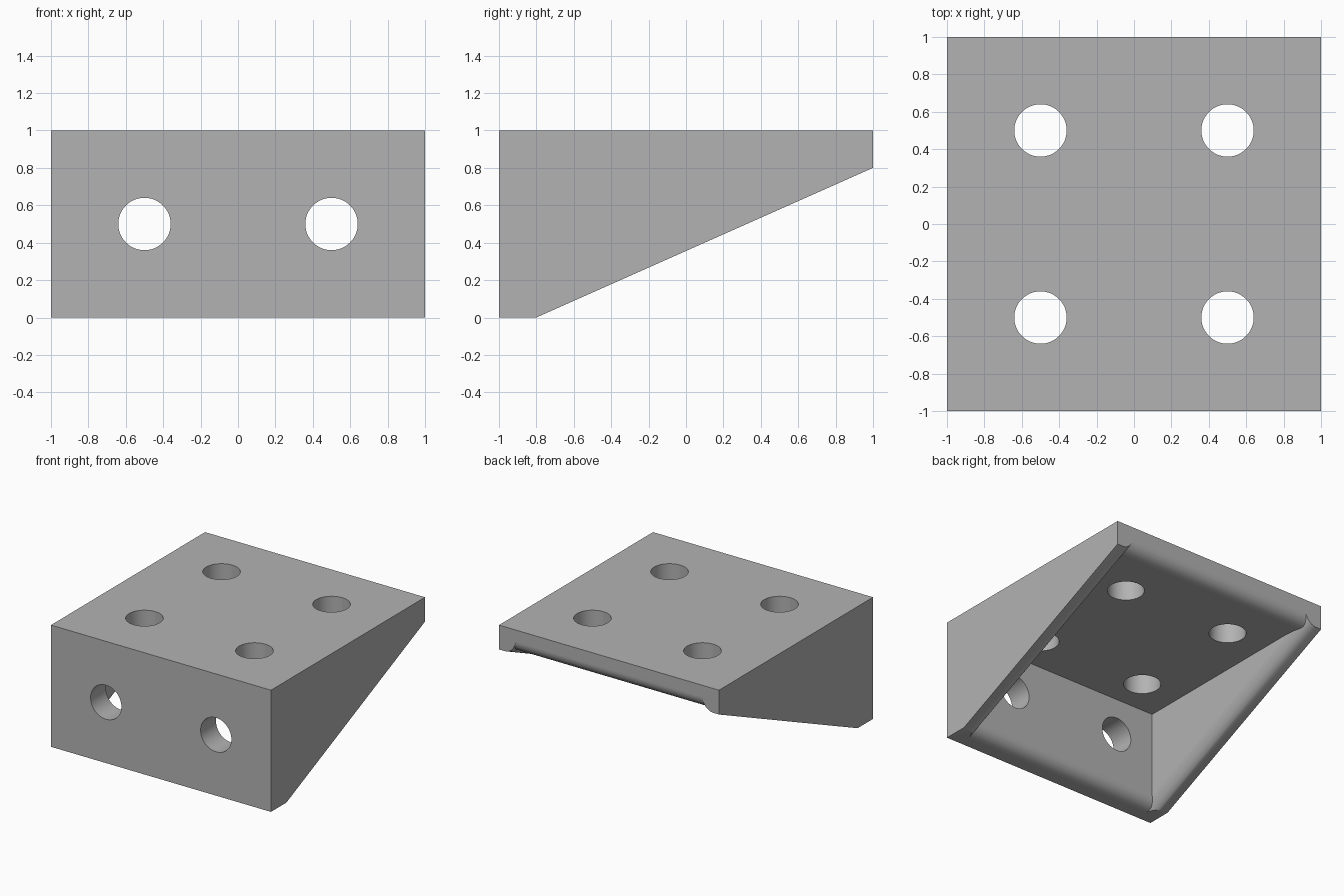
import bpy, bmesh, math
from mathutils import Vector

WALL = 0.2      # plate thickness
SIDE = 0.15     # gusset thickness
R = 0.1         # lip rounding
HOLE_R = 0.14

if "Cube" in bpy.data.objects:
    bpy.data.objects.remove(bpy.data.objects["Cube"], do_unlink=True)

grey = bpy.data.materials.new("plain_grey")
grey.use_nodes = True
grey.diffuse_color = (0.45, 0.45, 0.45, 1)
grey.node_tree.nodes["Principled BSDF"].inputs["Base Color"].default_value = (0.45, 0.45, 0.45, 1)


def prism(bm, profile, x0, x1):
    """Extrude a (y, z) profile from x0 to x1."""
    face = bm.faces.new([bm.verts.new((x0, y, z)) for y, z in profile])
    ext = bmesh.ops.extrude_face_region(bm, geom=[face])
    moved = [v for v in ext["geom"] if isinstance(v, bmesh.types.BMVert)]
    bmesh.ops.translate(bm, verts=moved, vec=(x1 - x0, 0, 0))
    bmesh.ops.recalc_face_normals(bm, faces=bm.faces)


def finish(bm, name):
    bmesh.ops.recalc_face_normals(bm, faces=bm.faces)
    mesh = bpy.data.meshes.new(name)
    bm.to_mesh(mesh)
    bm.free()
    mesh.materials.append(grey)
    obj = bpy.data.objects.new(name, mesh)
    bpy.context.collection.objects.link(obj)
    return obj


def arc(cy, cz, steps=10):
    """Quarter round from pointing down to pointing back."""
    angles = [math.radians(-90 + 90 * i / steps) for i in range(steps + 1)]
    return [(cy + R * math.cos(a), cz + R * math.sin(a)) for a in angles]


def combine(target, tool, operation):
    mod = target.modifiers.new("combine", 'BOOLEAN')
    mod.operation = operation
    mod.solver = 'EXACT'
    mod.object = tool
    bpy.context.view_layer.objects.active = target
    bpy.ops.object.modifier_apply(modifier=mod.name)
    bpy.data.objects.remove(tool, do_unlink=True)


# Front wall and top plate in one angled profile with rounded lips
bm = bmesh.new()
prism(bm, [(-1, 0)] + arc(-1 + WALL - R, R) + [(-1 + WALL, 1 - WALL)]
      + arc(1 - R, 1 - WALL + R) + [(1, 1), (-1, 1)], -1, 1)
bracket = finish(bm, "corner_bracket")


# Triangular side gussets, inner sloping edge rounded
def gusset(side):
    slope = 0.8 / 1.8
    low = 0.8 - slope * 2.4
    inner = side * (1 - SIDE)
    bm = bmesh.new()
    prism(bm, [(-1.4, low), (1, 0.8), (1, 1), (-1.4, 1)], side, inner)
    lip = [e for e in bm.edges
           if all(abs(v.co.x - inner) < 1e-4
                  and abs(v.co.z - 0.8 - slope * (v.co.y - 1)) < 1e-4 for v in e.verts)]
    bmesh.ops.bevel(bm, geom=lip, offset=R, segments=10, profile=0.5,
                    affect='EDGES', clamp_overlap=False)
    # Trim flush with the front and the ground
    for point, normal in (((0, -1, 0), (0, -1, 0)), ((0, 0, 0), (0, 0, -1))):
        cut = bmesh.ops.bisect_plane(
            bm, geom=bm.verts[:] + bm.edges[:] + bm.faces[:],
            plane_co=Vector(point), plane_no=Vector(normal), clear_outer=True)
        rim = [e for e in cut["geom_cut"] if isinstance(e, bmesh.types.BMEdge)]
        bmesh.ops.holes_fill(bm, edges=rim, sides=0)
    return finish(bm, "side_gusset")


for side in (-1, 1):
    combine(bracket, gusset(side), 'UNION')


# Bolt holes through the top plate and the front wall
def drill(location, rotation):
    bpy.ops.mesh.primitive_cylinder_add(vertices=64, radius=HOLE_R, depth=0.5,
                                        location=location, rotation=rotation)
    cutter = bpy.context.object
    cutter.hide_render = True
    cutter.data.materials.append(grey)
    combine(bracket, cutter, 'DIFFERENCE')


for x in (-0.5, 0.5):
    for y in (-0.5, 0.5):
        drill((x, y, 1), (0, 0, 0))
    drill((x, -1, 0.5), (math.pi / 2, 0, 0))

# One colour, smooth rounds with crisp edges
bracket.data.materials.clear()
bracket.data.materials.append(grey)
bpy.ops.object.select_all(action='DESELECT')
bracket.select_set(True)
bpy.context.view_layer.objects.active = bracket
bpy.ops.object.shade_smooth_by_angle(angle=math.radians(25))
